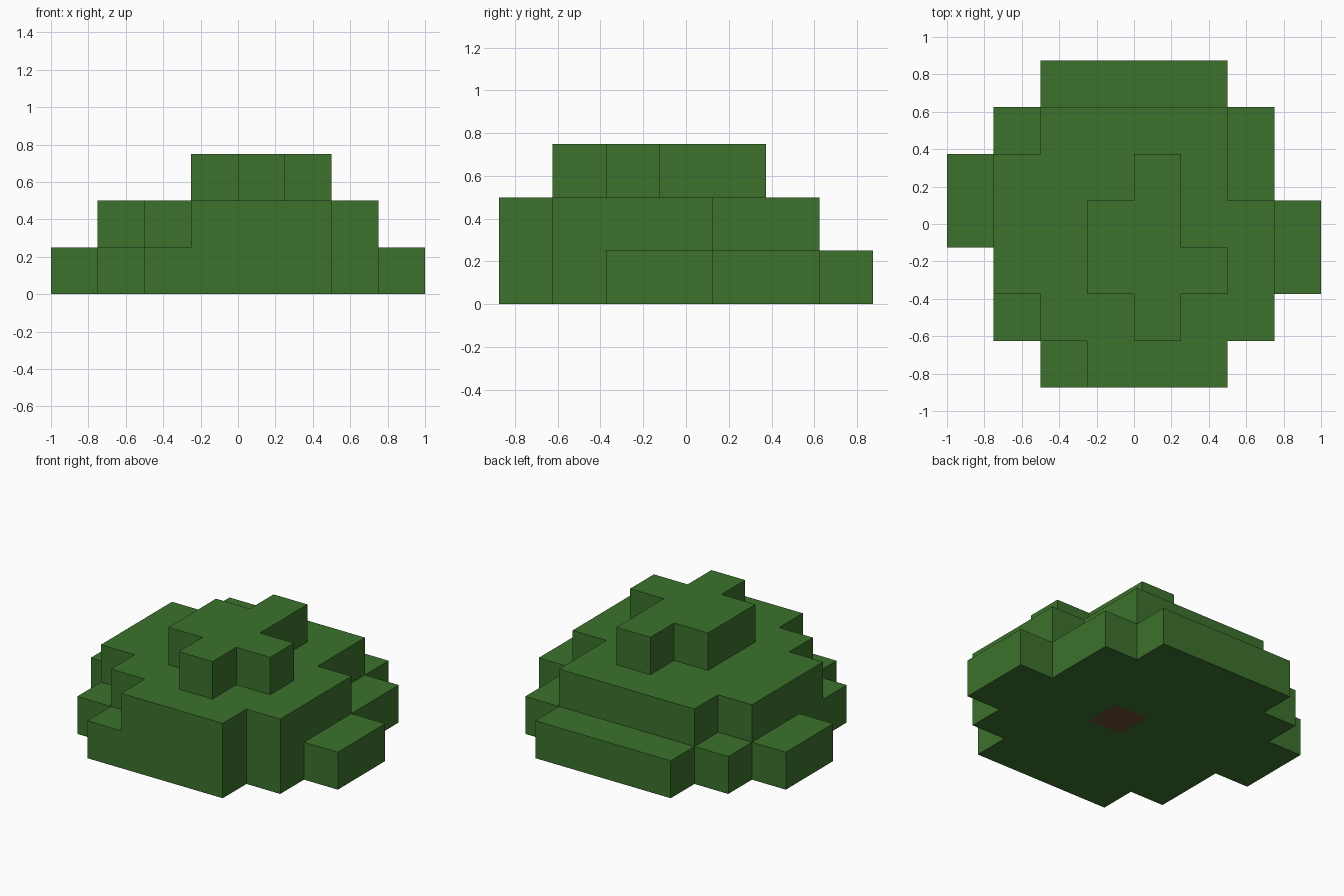
import bpy, bmesh, math
from mathutils import Vector

if "Cube" in bpy.data.objects:
    bpy.data.objects.remove(bpy.data.objects["Cube"])

CELL = 0.25
ORIGIN = Vector((-1.0, -0.875, 0.0))

# Each tier lists its rows front to back as (first row, [(start column, end column), ...])
TIERS = [
    (0, [(2, 6), (1, 7), (1, 8), (0, 8), (0, 7), (1, 7), (2, 6)]),
    (0, [(3, 6), (2, 7), (1, 7), (1, 7), (1, 6), (2, 6)]),
    (1, [(4, 5), (3, 6), (3, 5), (4, 5)]),
]
TRUNK_CELL = (4, 3, 0)


def make_material(name, color):
    mat = bpy.data.materials.new(name)
    mat.use_nodes = True
    mat.diffuse_color = color
    mat.node_tree.nodes["Principled BSDF"].inputs["Base Color"].default_value = color
    return mat


def block_faces(bm, cells, cell, skip=()):
    """Add the faces of one block that do not touch another block."""
    centre = ORIGIN + (Vector(cell) + Vector((0.5, 0.5, 0.5))) * CELL
    for axis in range(3):
        for sign in (-1, 1):
            normal = Vector((0, 0, 0))
            normal[axis] = sign
            if tuple(int(c + n) for c, n in zip(cell, normal)) in cells or (axis, sign) in skip:
                continue
            u = Vector((0, 0, 0))
            u[(axis + 1) % 3] = 1
            v = normal.cross(u)
            corners = [(-1, -1), (1, -1), (1, 1), (-1, 1)]
            bm.faces.new([bm.verts.new(centre + (normal + u * a + v * b) * CELL / 2)
                          for a, b in corners])


def finish(bm, name, mat):
    bmesh.ops.remove_doubles(bm, verts=bm.verts, dist=0.001)
    bmesh.ops.dissolve_limit(bm, angle_limit=math.radians(1), verts=bm.verts, edges=bm.edges)
    mesh = bpy.data.meshes.new(name)
    bm.to_mesh(mesh)
    bm.free()
    mesh.materials.append(mat)
    obj = bpy.data.objects.new(name, mesh)
    bpy.context.collection.objects.link(obj)


leaf_green = make_material("leaf_green", (0.045, 0.168, 0.026, 1))
bark_brown = make_material("bark_brown", (0.15, 0.075, 0.038, 1))

# Stepped foliage, one continuous skin, open underneath where the trunk sits
cells = {(col, first + i, level)
         for level, (first, rows) in enumerate(TIERS)
         for i, (start, end) in enumerate(rows)
         for col in range(start, end)}
bm = bmesh.new()
for cell in sorted(cells):
    block_faces(bm, cells, cell, skip={(2, -1)} if cell == TRUNK_CELL else ())
finish(bm, "foliage", leaf_green)

# Trunk block, flush with the underside
bm = bmesh.new()
block_faces(bm, {TRUNK_CELL}, TRUNK_CELL)
finish(bm, "trunk", bark_brown)
